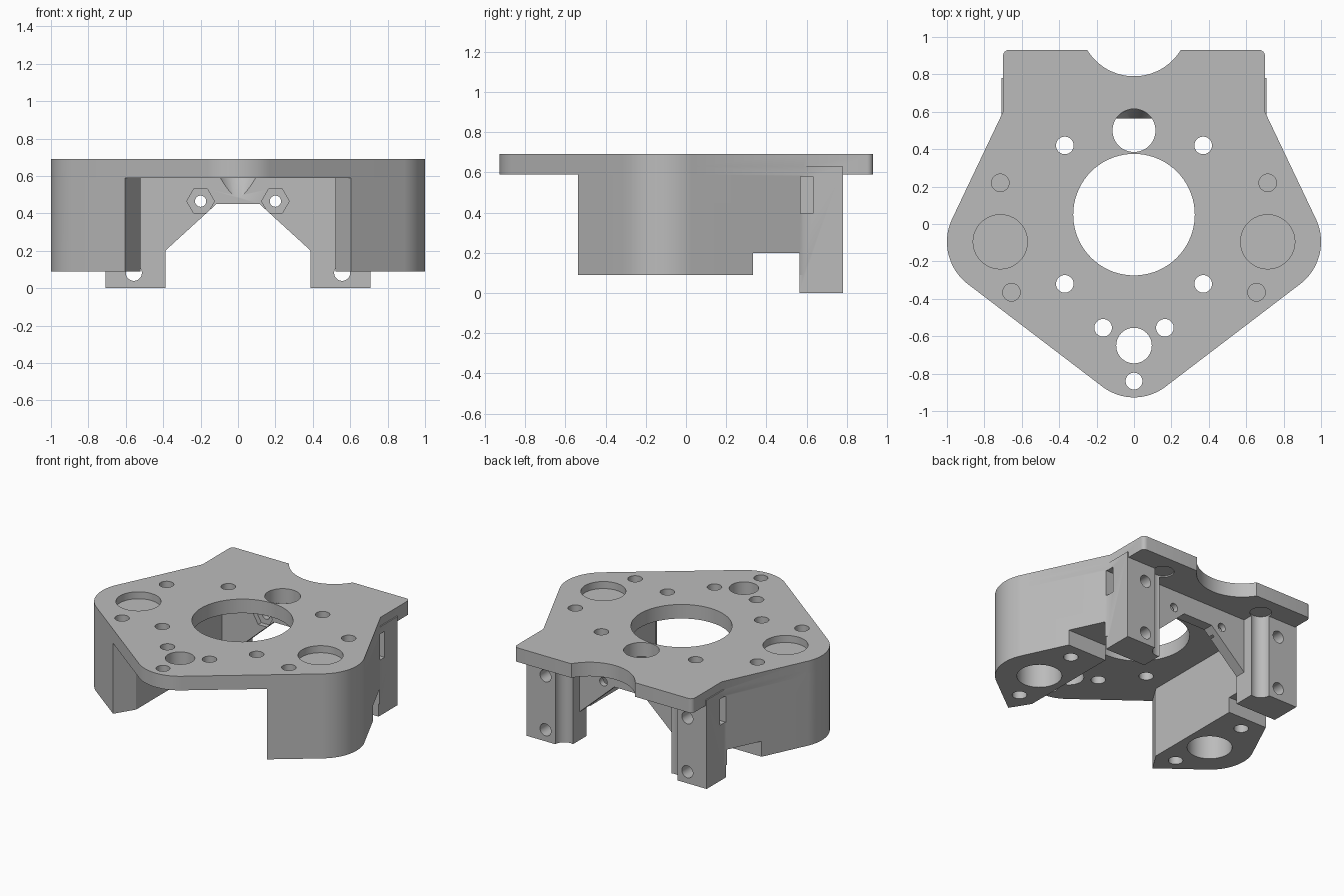
import bpy, bmesh
from math import radians, cos, sin, pi
from mathutils import Matrix, Vector

cube = bpy.data.objects.get("Cube")
if cube:
    bpy.data.objects.remove(cube, do_unlink=True)

grey = bpy.data.materials.new("light grey")
grey.use_nodes = True
grey.diffuse_color = (0.5, 0.5, 0.5, 1)
grey.node_tree.nodes["Principled BSDF"].inputs["Base Color"].default_value = (0.5, 0.5, 0.5, 1)


def finish(name, bm):
    bmesh.ops.recalc_face_normals(bm, faces=bm.faces)
    mesh = bpy.data.meshes.new(name)
    bm.to_mesh(mesh)
    bm.free()
    mesh.materials.append(grey)
    obj = bpy.data.objects.new(name, mesh)
    bpy.context.collection.objects.link(obj)
    return obj


def prism(name, points, low, high, along_y=False):
    """Extrude a closed outline along z, or along y for (x, z) outlines."""
    bm = bmesh.new()
    place = (lambda p: (p[0], low, p[1])) if along_y else (lambda p: (p[0], p[1], low))
    face = bm.faces.new([bm.verts.new(place(p)) for p in points])
    new = bmesh.ops.extrude_face_region(bm, geom=[face])["geom"]
    step = Vector((0, high - low, 0) if along_y else (0, 0, high - low))
    bmesh.ops.translate(bm, verts=[g for g in new if isinstance(g, bmesh.types.BMVert)], vec=step)
    return finish(name, bm)


def box(name, x0, x1, y0, y1, z0, z1):
    return prism(name, [(x0, y0), (x1, y0), (x1, y1), (x0, y1)], z0, z1)


def arc(cx, cy, r, start, end, n):
    angles = [radians(start + (end - start) * i / n) for i in range(n + 1)]
    return [(cx + r * cos(a), cy + r * sin(a)) for a in angles]


def drill(x, y, r, z0, z1, bottom_r=None, sides=48):
    bm = bmesh.new()
    bmesh.ops.create_cone(bm, cap_ends=True, segments=sides, depth=z1 - z0,
                          radius1=r if bottom_r is None else bottom_r, radius2=r,
                          matrix=Matrix.Translation((x, y, (z0 + z1) / 2)))
    return finish("cutter", bm)


def drill_y(x, z, r, y0, y1, sides=32):
    bm = bmesh.new()
    turn = Matrix.Rotation(pi / 2, 4, 'X')
    bmesh.ops.create_cone(bm, cap_ends=True, segments=sides, depth=y1 - y0, radius1=r, radius2=r,
                          matrix=Matrix.Translation((x, (y0 + y1) / 2, z)) @ turn
                          @ Matrix.Rotation(pi / 2, 4, 'Z'))
    return finish("cutter", bm)


# Mounting plate: half outline mirrored across the middle
side_arc = arc(0.715, -0.095, 0.285, 25.4, -52.2, 24)
tip_arc = arc(0, -0.65, 0.277, -52.2, -90, 14)
half = arc(0, 1.083, 0.293, -90, -31.5, 16) + arc(0.67, 0.9, 0.03, 90, 0, 6)
half += [(0.7, 0.6)] + side_arc + tip_arc
outline = half + [(-x, y) for x, y in reversed(half[1:-1])]
body = prism("motor_mount_body", outline, 0.59, 0.69)


def combine(tool, operation):
    mod = body.modifiers.new("join", 'BOOLEAN')
    mod.operation = operation
    mod.solver = 'EXACT'
    mod.object = tool
    tool.hide_render = True
    bpy.context.view_layer.objects.active = body
    bpy.ops.object.modifier_apply(modifier=mod.name)
    bpy.data.objects.remove(tool, do_unlink=True)


def add(tool):
    combine(tool, 'UNION')


def cut(tool):
    combine(tool, 'DIFFERENCE')


# Rear wall between the posts, with a sloped arch below
arch = [(0.4, 0.19), (0.4, 0.63), (-0.4, 0.63), (-0.4, 0.19), (-0.115, 0.45), (0.115, 0.45)]
add(prism("rear_wall", arch, 0.565, 0.64, along_y=True))

# Side legs and rear posts
(ax, ay), (bx, by) = side_arc[-1], tip_arc[0]
front_x = 0.605
front = (front_x, ay + (front_x - ax) * (by - ay) / (bx - ax))
leg = [(0.52, 0.6), (0.7, 0.6)] + side_arc + [front, (0.52, -0.4)]
for s in (1, -1):
    add(prism("side_leg", [(s * x, y) for x, y in leg], 0.09, 0.63))
    add(box("rear_post", s * 0.387, s * 0.708, 0.565, 0.78, 0, 0.63))

# Cut-outs mirrored on both sides
for s in (1, -1):
    # Raised underside between leg and post
    cut(box("cutter", s * 0.42, s * 1.1, 0.333, 0.565, -0.1, 0.2))
    # Through holes in the plate
    for x, y in ((0.37, 0.42), (0.37, -0.32), (0.165, -0.555)):
        cut(drill(s * x, y, 0.047, 0.5, 0.8))
    # Leg bores, closed by a thin web below the top
    for x, y, r in ((0.715, 0.22, 0.047), (0.715, -0.095, 0.145), (0.655, -0.365, 0.047)):
        cut(drill(s * x, y, r, 0, 0.6))
        cut(drill(s * x, y, r, 0.64, 0.8))
    # Scalloped inner corner of the post
    cut(drill(s * 0.41, 0.78, 0.07, -0.1, 0.6))
    # Post screw holes and side nut slot
    cut(drill_y(s * 0.557, 0.082, 0.043, 0.4, 0.9))
    cut(drill_y(s * 0.557, 0.465, 0.043, 0.6, 0.9))
    cut(box("cutter", s * 0.48, s * 0.9, 0.57, 0.632, 0.395, 0.58))
    # Hexagonal nut pocket in the rear wall
    cut(drill_y(s * 0.2, 0.465, 0.074, 0.5, 0.6, sides=6))
    cut(drill_y(s * 0.2, 0.465, 0.03, 0.5, 0.7))

# Central holes
for y, r in ((0.05, 0.325), (-0.65, 0.095), (-0.84, 0.045)):
    cut(drill(0, y, r, 0.5, 0.8, sides=72))
cut(drill(0, 0.5, 0.115, 0.588, 0.8))
cut(drill(0, 0.5, 0.115, 0.36, 0.59, bottom_r=0.001))

bpy.ops.object.select_all(action='DESELECT')
body.select_set(True)
bpy.context.view_layer.objects.active = body
bpy.ops.object.shade_smooth_by_angle(angle=radians(30))
